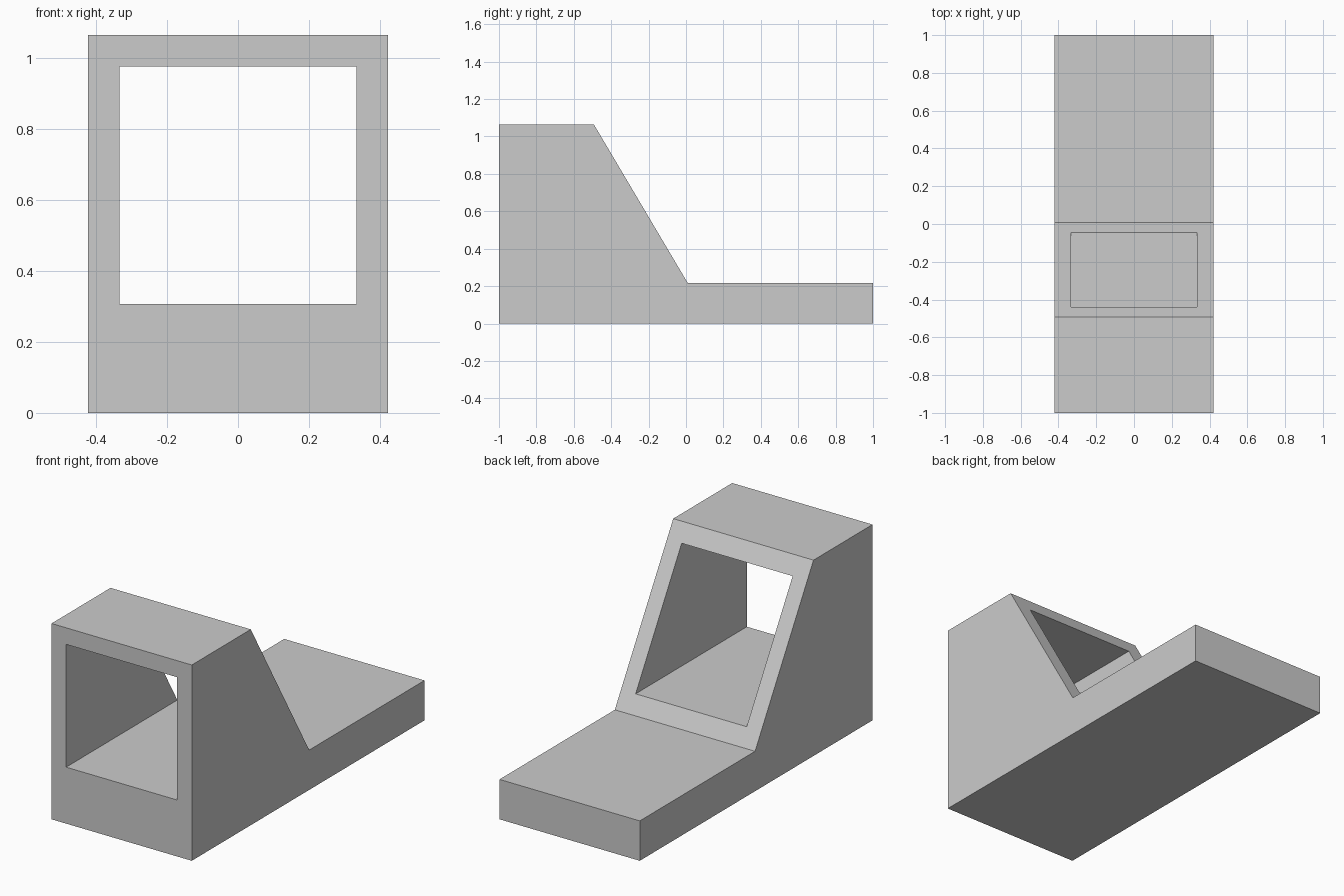
import bpy
import bmesh

if "Cube" in bpy.data.objects:
    bpy.data.objects.remove(bpy.data.objects["Cube"], do_unlink=True)

HALF_WIDTH = 0.422
# Side outline as (y, z): tall front block, sloped back, low rear deck
PROFILE = [(-1, 0), (1, 0), (1, 0.217), (0.009, 0.217), (-0.493, 1.065), (-1, 1.065)]
# Square passage as (y, z), running past both ends of the block
PASSAGE = [(-1.2, 0.307), (1.2, 0.307), (1.2, 0.975), (-1.2, 0.975)]
PASSAGE_HALF_WIDTH = 0.334

grey = bpy.data.materials.new("light grey")
grey.use_nodes = True
grey.diffuse_color = (0.6, 0.6, 0.6, 1)
grey.node_tree.nodes["Principled BSDF"].inputs["Base Color"].default_value = grey.diffuse_color


def extrude_profile(name, outline, half_width):
    """Extrude a (y, z) outline symmetrically along x."""
    bm = bmesh.new()
    face = bm.faces.new([bm.verts.new((-half_width, y, z)) for y, z in outline])
    result = bmesh.ops.extrude_face_region(bm, geom=[face])
    moved = [v for v in result["geom"] if isinstance(v, bmesh.types.BMVert)]
    bmesh.ops.translate(bm, verts=moved, vec=(2 * half_width, 0, 0))
    bmesh.ops.recalc_face_normals(bm, faces=bm.faces)
    mesh = bpy.data.meshes.new(name)
    bm.to_mesh(mesh)
    bm.free()
    mesh.materials.append(grey)
    obj = bpy.data.objects.new(name, mesh)
    bpy.context.collection.objects.link(obj)
    return obj


# Solid body and the passage cut through its raised part
body = extrude_profile("stepped_body", PROFILE, HALF_WIDTH)
cutter = extrude_profile("passage_cutter", PASSAGE, PASSAGE_HALF_WIDTH)
cutter.hide_render = True

cut = body.modifiers.new("passage", 'BOOLEAN')
cut.operation = 'DIFFERENCE'
cut.solver = 'EXACT'
cut.object = cutter
bpy.context.view_layer.objects.active = body
bpy.ops.object.modifier_apply(modifier=cut.name)
bpy.data.objects.remove(cutter, do_unlink=True)
